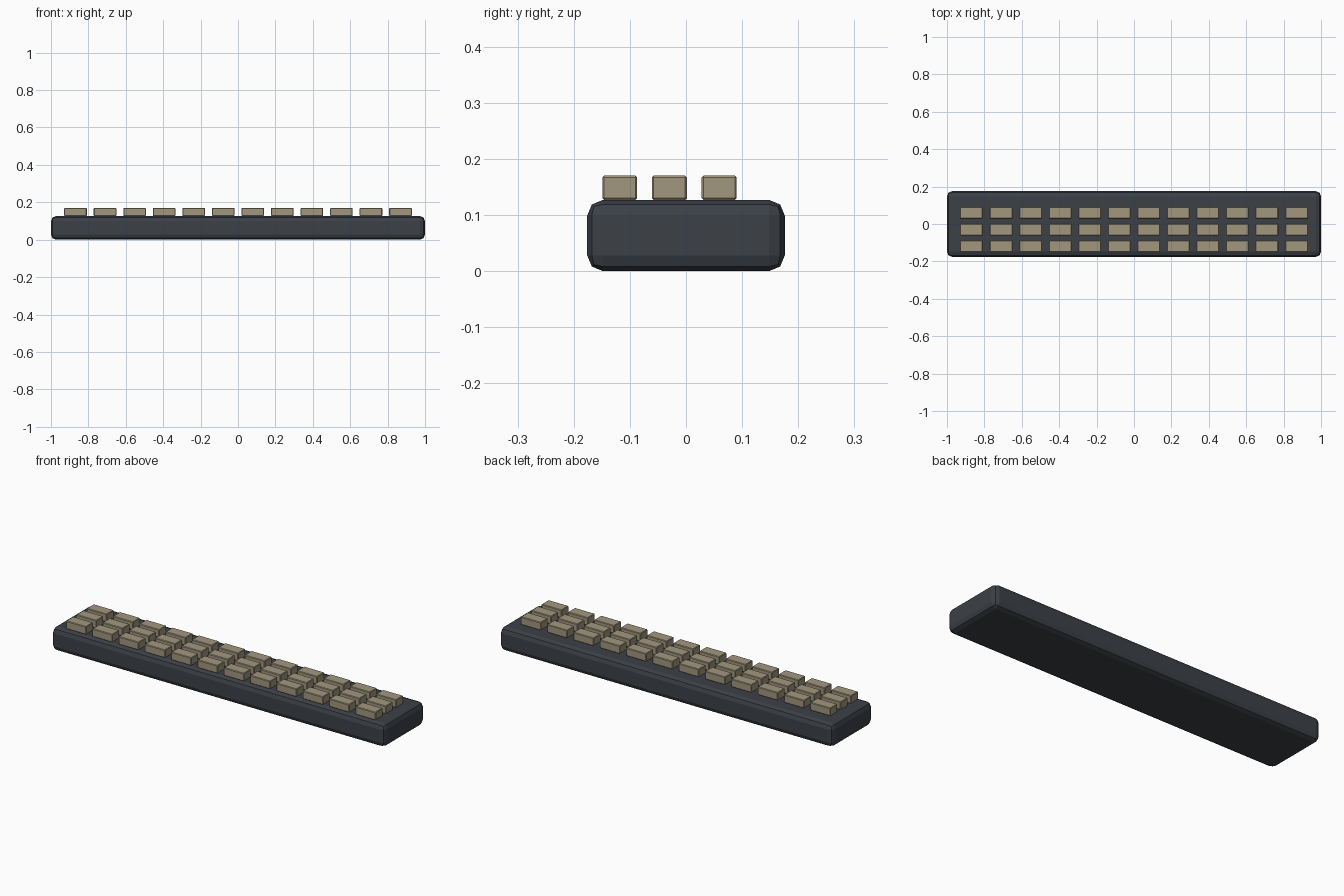
import bpy

if "Cube" in bpy.data.objects:
    bpy.data.objects.remove(bpy.data.objects["Cube"])


def material(name, color):
    m = bpy.data.materials.new(name)
    m.diffuse_color = (*color, 1.0)
    m.use_nodes = True
    m.node_tree.nodes["Principled BSDF"].inputs["Base Color"].default_value = m.diffuse_color
    return m


def bevelled_box(name, center, size, bevel, segments, mat):
    bpy.ops.mesh.primitive_cube_add(size=1, location=center)
    ob = bpy.context.object
    ob.name = name
    ob.scale = size
    bpy.ops.object.transform_apply(location=False, rotation=False, scale=True)
    mod = ob.modifiers.new("rounded_edges", "BEVEL")
    mod.width = bevel
    mod.segments = segments
    ob.data.materials.append(mat)
    return ob


charcoal = material("charcoal", (0.045, 0.052, 0.062))
beige = material("beige", (0.36, 0.31, 0.21))

# Keyboard case
CASE_TOP = 0.127
bevelled_box("case", (0, 0, CASE_TOP / 2), (2.0, 0.352, CASE_TOP), 0.028, 2, charcoal)

# Three rows of twelve keys, set slightly towards the front
KEY_TOP, KEY_BOTTOM = 0.17, 0.127
for row in range(3):
    for col in range(12):
        x = (col - 5.5) * 0.158
        y = -0.118 + row * 0.0885
        bevelled_box(f"key_{row + 1}_{col + 1}", (x, y, (KEY_TOP + KEY_BOTTOM) / 2),
                     (0.121, 0.062, KEY_TOP - KEY_BOTTOM), 0.003, 1, beige)
